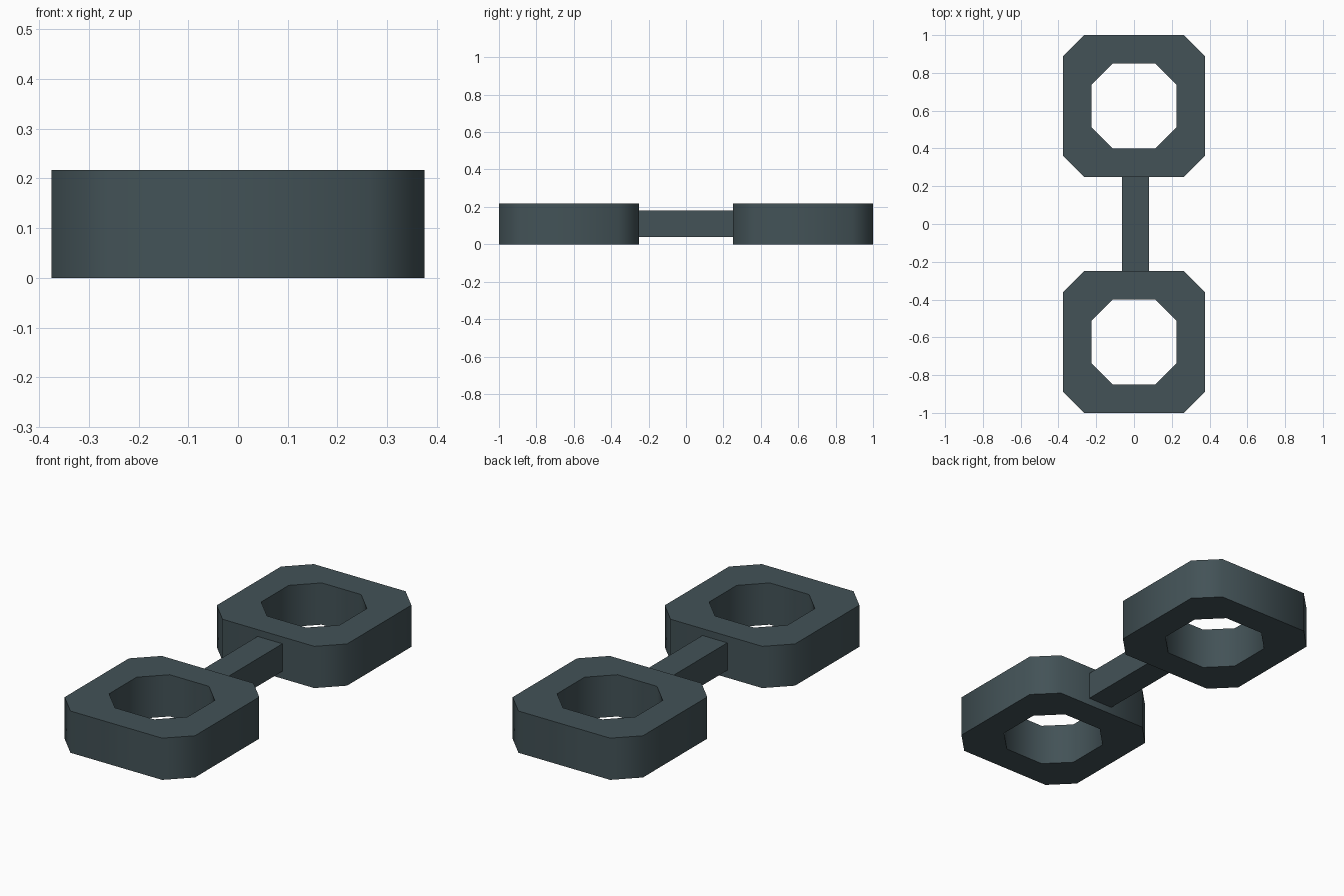
import bpy, bmesh, math

if "Cube" in bpy.data.objects:
    bpy.data.objects.remove(bpy.data.objects["Cube"])

H = 0.217

mat = bpy.data.materials.new("dark slate")
mat.diffuse_color = (0.056, 0.085, 0.095, 1)
mat.use_nodes = True
mat.node_tree.nodes["Principled BSDF"].inputs["Base Color"].default_value = mat.diffuse_color


def octagon(half, flat):
    pts = []
    for sx, sy in ((1, 1), (-1, 1), (-1, -1), (1, -1)):
        pair = [(sx * half, sy * flat), (sx * flat, sy * half)]
        pts += pair if sx * sy > 0 else pair[::-1]
    return pts


def finish(bm, name):
    bmesh.ops.recalc_face_normals(bm, faces=bm.faces)
    me = bpy.data.meshes.new(name)
    bm.to_mesh(me)
    bm.free()
    me.materials.append(mat)
    ob = bpy.data.objects.new(name, me)
    bpy.context.collection.objects.link(ob)
    return ob


# Chamfered square link with an octagonal hole
def link(name, cy):
    bm = bmesh.new()
    loops = [[bm.verts.new((x, y + cy, z)) for x, y in octagon(h, f)]
             for h, f, z in ((0.375, 0.264, 0), (0.375, 0.264, H),
                             (0.225, 0.113, H), (0.225, 0.113, 0))]
    for k in range(4):
        a, b = loops[k], loops[(k + 1) % 4]
        for i in range(8):
            j = (i + 1) % 8
            bm.faces.new((a[i], a[j], b[j], b[i]))
    ob = finish(bm, name)
    # walls shade smoothly round the chamfers, rims stay sharp
    bpy.ops.object.select_all(action='DESELECT')
    ob.select_set(True)
    bpy.context.view_layer.objects.active = ob
    bpy.ops.object.shade_smooth_by_angle(angle=math.radians(60))


link("front_link", -0.625)
link("back_link", 0.625)

# Connecting bar
bm = bmesh.new()
bmesh.ops.create_cube(bm, size=1)
for v in bm.verts:
    v.co.x = v.co.x * 0.143 + 0.009
    v.co.y *= 0.5
    v.co.z = v.co.z * 0.143 + 0.11
finish(bm, "connecting_bar")
